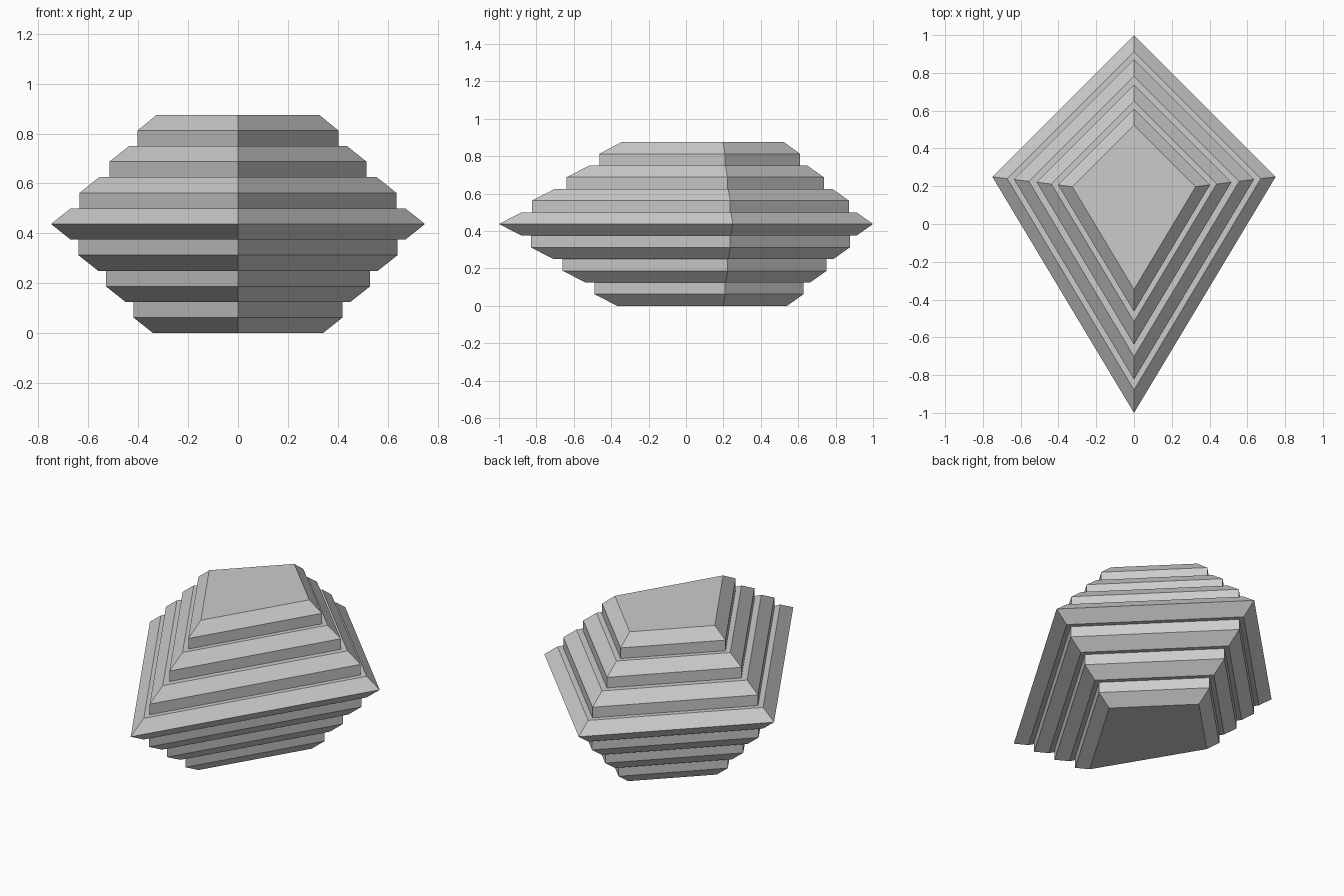
import bpy, bmesh
from math import sqrt, hypot

if "Cube" in bpy.data.objects:
    bpy.data.objects.remove(bpy.data.objects["Cube"])

HALF_W, SHOULDER = 0.75, 0.25   # side corners of the kite; tips at y = -1 and 1
STEP = 0.0625                   # height of one layer

# (inset from the widest outline, layer number) from bottom to top
profile = [
    (0.325, 0), (0.2625, 1), (0.2625, 2),
    (0.2375, 2), (0.175, 3), (0.175, 4),
    (0.15, 4), (0.0875, 5), (0.0875, 6),
    (0.0625, 6), (0.0, 7), (0.0625, 8),
    (0.091, 8), (0.091, 9), (0.1535, 10),
    (0.186, 10), (0.186, 11), (0.2485, 12),
    (0.276, 12), (0.276, 13), (0.3365, 14),
]


def kite(d):
    """Kite outline with every side moved inward by d, counter-clockwise."""
    rise = (1 + SHOULDER) / HALF_W
    back = 1 - d * sqrt(2)
    front = -1 + d * hypot(1, rise)
    x = (back - front) / (1 + rise)
    y = back - x
    return [(0, front), (x, y), (0, back), (-x, y)]


# Stepped kite body: inset outlines stacked and skinned
bm = bmesh.new()
rings = [[bm.verts.new((x, y, k * STEP)) for x, y in kite(d)] for d, k in profile]
for a, b in zip(rings, rings[1:]):
    for i in range(4):
        j = (i + 1) % 4
        bm.faces.new((a[i], a[j], b[j], b[i]))
bm.faces.new(rings[0][::-1])
bm.faces.new(rings[-1])
bmesh.ops.recalc_face_normals(bm, faces=bm.faces)

mesh = bpy.data.meshes.new("stepped_kite_body")
bm.to_mesh(mesh)
bm.free()
bpy.context.collection.objects.link(bpy.data.objects.new("stepped_kite_body", mesh))
